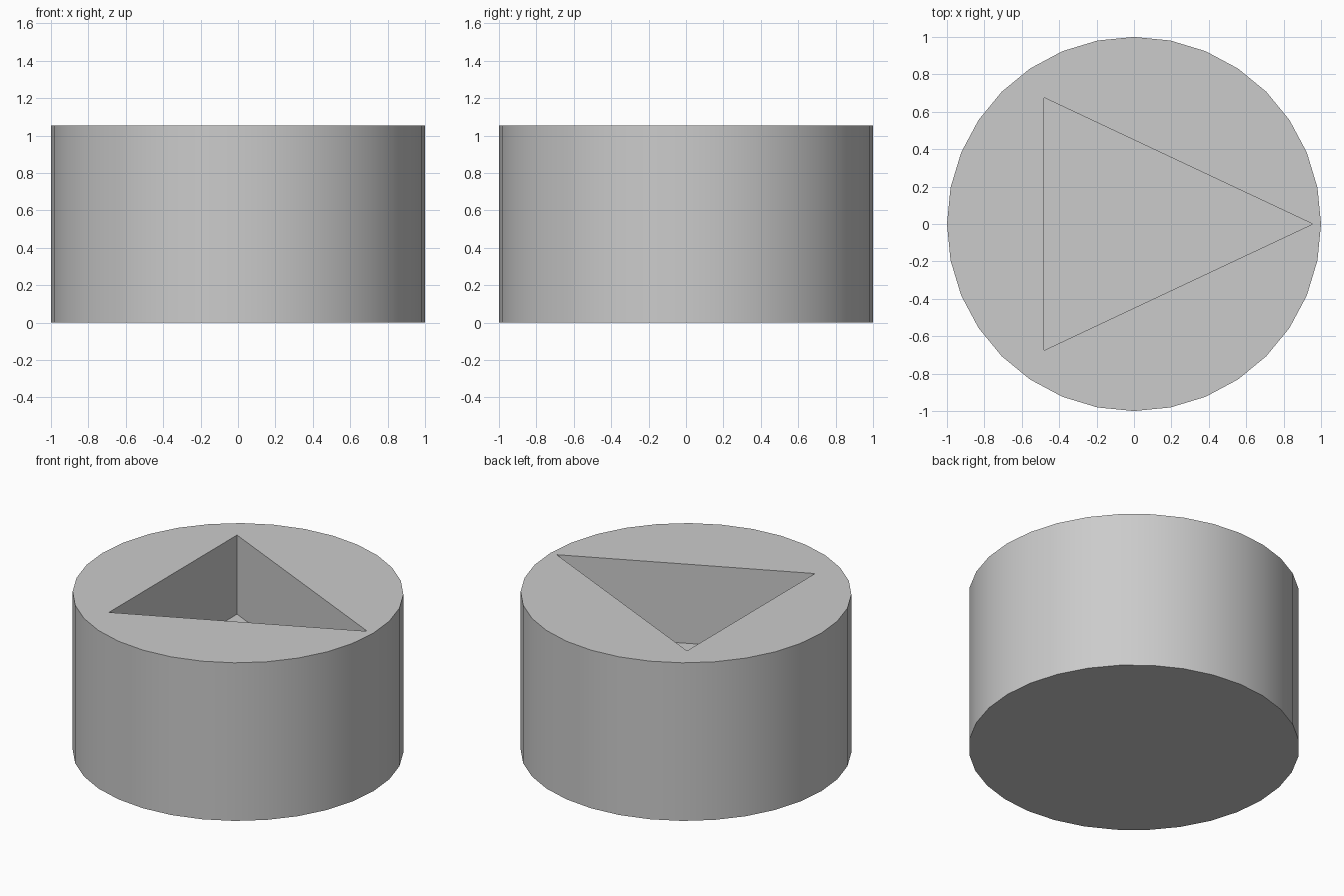
import bpy
import bmesh
import math

HEIGHT = 1.055
POCKET_FLOOR = 0.527

cube = bpy.data.objects.get("Cube")
if cube:
    bpy.data.objects.remove(cube, do_unlink=True)

# Single plain grey
grey = bpy.data.materials.new("light grey")
grey.use_nodes = True
colour = (0.6, 0.6, 0.6, 1.0)
grey.diffuse_color = colour
grey.node_tree.nodes["Principled BSDF"].inputs["Base Color"].default_value = colour


def prism(name, outline, z0, z1):
    """Extrude a flat outline from z0 up to z1."""
    bm = bmesh.new()
    base = bm.faces.new([bm.verts.new((x, y, z0)) for x, y in outline])
    top = bmesh.ops.extrude_face_region(bm, geom=[base])["geom"]
    bmesh.ops.translate(bm, vec=(0, 0, z1 - z0),
                        verts=[v for v in top if isinstance(v, bmesh.types.BMVert)])
    bmesh.ops.recalc_face_normals(bm, faces=bm.faces)
    mesh = bpy.data.meshes.new(name)
    bm.to_mesh(mesh)
    bm.free()
    mesh.materials.append(grey)
    obj = bpy.data.objects.new(name, mesh)
    bpy.context.collection.objects.link(obj)
    return obj


# Round block with 32 sides
circle = [(math.cos(math.tau * i / 32), math.sin(math.tau * i / 32)) for i in range(32)]
block = prism("round_block", circle, 0, HEIGHT)

# Triangular pocket, half as deep as the block
triangle = [(0.955, 0), (-0.48, 0.675), (-0.48, -0.675)]
cutter = prism("pocket_cutter", triangle, POCKET_FLOOR, HEIGHT + 0.3)
cutter.hide_render = True

bpy.ops.object.select_all(action='DESELECT')
block.select_set(True)
bpy.context.view_layer.objects.active = block
pocket = block.modifiers.new("pocket", 'BOOLEAN')
pocket.operation = 'DIFFERENCE'
pocket.solver = 'EXACT'
pocket.object = cutter
bpy.ops.object.modifier_apply(modifier=pocket.name)
bpy.data.objects.remove(cutter, do_unlink=True)

# Smooth round wall, crisp rims and pocket edges
bpy.ops.object.shade_smooth_by_angle(angle=math.radians(30))
